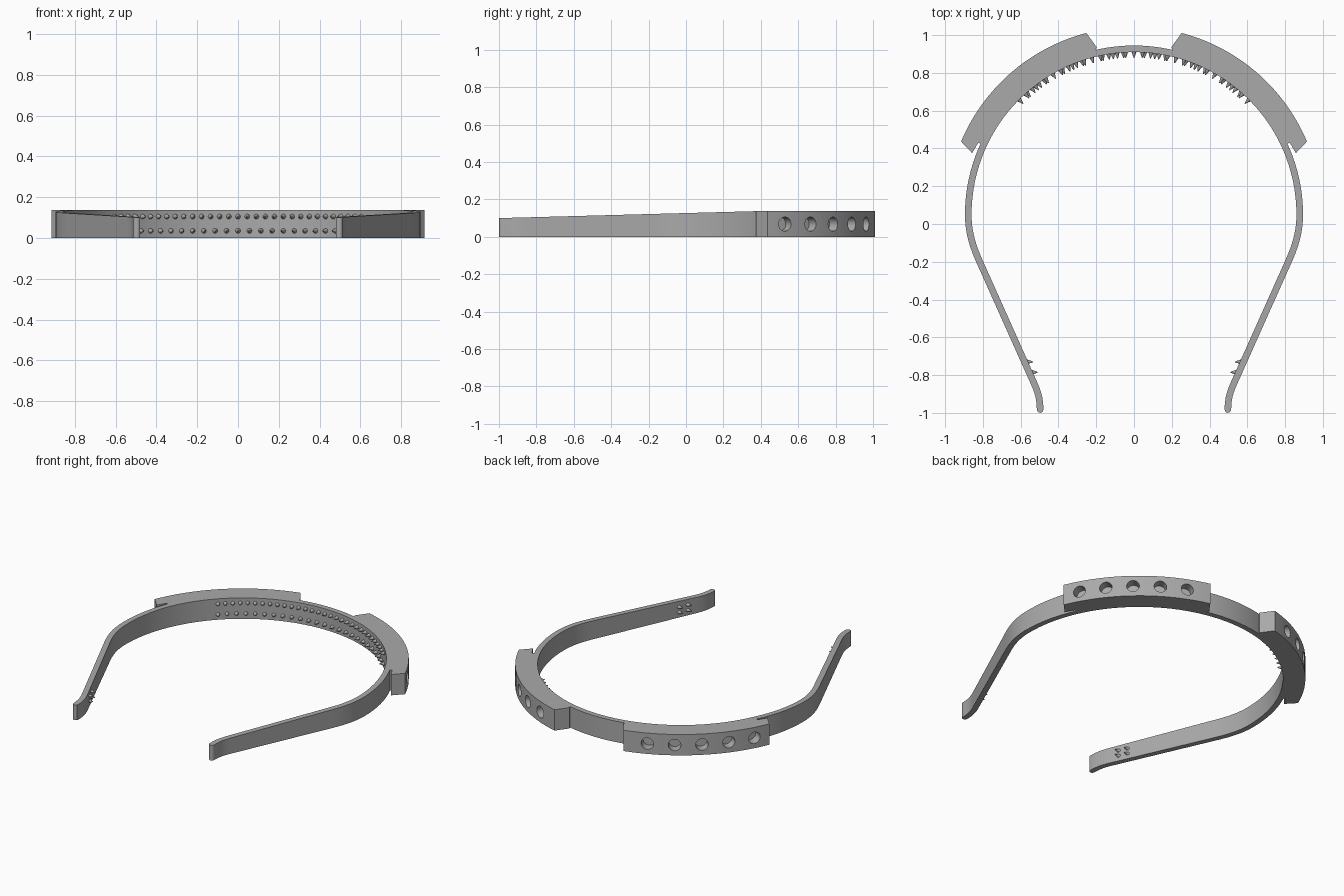
import bpy, bmesh, math
from mathutils import Vector, Matrix
from mathutils.geometry import interpolate_bezier

if "Cube" in bpy.data.objects:
    bpy.data.objects.remove(bpy.data.objects["Cube"])

grey = bpy.data.materials.new("grey plastic")
grey.use_nodes = True
grey.diffuse_color = (0.4, 0.4, 0.4, 1)
grey.node_tree.nodes["Principled BSDF"].inputs["Base Color"].default_value = (0.4, 0.4, 0.4, 1)

CY = 0.05        # centre of the round part
R = 0.8775       # centreline radius of the band
HALF = 0.0175    # half the band thickness
HEIGHT = 0.138


def polar(radius, degrees):
    a = math.radians(degrees)
    return Vector((radius * math.cos(a), CY + radius * math.sin(a)))


def top_at(y):
    return min(HEIGHT, 0.1 + 0.027 * (y + 1))


def finish(name, bm, smooth=True):
    bmesh.ops.recalc_face_normals(bm, faces=bm.faces)
    mesh = bpy.data.meshes.new(name)
    bm.to_mesh(mesh)
    bm.free()
    mesh.materials.append(grey)
    obj = bpy.data.objects.new(name, mesh)
    bpy.context.collection.objects.link(obj)
    if smooth:
        smooth_object(obj)
    return obj


def smooth_object(obj):
    bpy.ops.object.select_all(action='DESELECT')
    obj.select_set(True)
    bpy.context.view_layer.objects.active = obj
    bpy.ops.object.shade_smooth_by_angle(angle=math.radians(30))


# Band: tip, straight arm, bend and arc, mirrored across x
def vecs(*pts):
    return [Vector(p) for p in pts]


tip = interpolate_bezier(*vecs((0.497, -0.982), (0.498, -0.91), (0.515, -0.875), (0.535, -0.83)), 10)
bend = interpolate_bezier(*vecs((0.79, -0.26), (0.83, -0.17), (R, -0.08), (R, CY)), 14)
half = [p.to_2d() for p in tip + bend] + [polar(R, 3 * i) for i in range(1, 31)]
path = half + [Vector((-p.x, p.y)) for p in reversed(half[:-1])]

bm = bmesh.new()
rings = []
for i, p in enumerate(path):
    d = (path[min(i + 1, len(path) - 1)] - path[max(i - 1, 0)]).normalized()
    n = Vector((d.y, -d.x))
    o, q = p + n * HALF, p - n * HALF
    rings.append([bm.verts.new((v.x, v.y, z)) for v, z in
                  ((o, 0), (o, top_at(o.y)), (q, top_at(q.y)), (q, 0))])
for a, b in zip(rings, rings[1:]):
    for k in range(4):
        j = (k + 1) % 4
        bm.faces.new((a[k], a[j], b[j], b[k]))

# Rounded tips close the band
for ring, centre, side in ((rings[0], path[0], 1), (rings[-1], path[-1], -1)):
    o_low, o_top, q_top, q_low = ring
    low, top = [o_low], [o_top]
    for k in range(1, 6):
        a = math.pi * k / 6
        x = centre.x + side * HALF * math.cos(a)
        y = centre.y - HALF * math.sin(a)
        low.append(bm.verts.new((x, y, 0)))
        top.append(bm.verts.new((x, y, top_at(y))))
    low.append(q_low)
    top.append(q_top)
    for k in range(6):
        bm.faces.new((low[k], low[k + 1], top[k + 1], top[k]))
    bm.faces.new(low)
    bm.faces.new(top)
finish("band", bm)


# Light housings: curved blocks with parallel ends and five round recesses
def housing(name, side):
    outer = [polar(0.994, 22.9 + 52.4 * i / 20) for i in range(21)]
    inner = [polar(R, 76 - 51 * i / 20) for i in range(21)]
    outline = outer + [Vector((0.197, 0.935))] + inner + vecs((0.825, 0.43), (0.857, 0.375))
    bm = bmesh.new()
    base = bm.faces.new([bm.verts.new((side * p[0], p[1], 0)) for p in outline])
    up = bmesh.ops.extrude_face_region(bm, geom=[base])["geom"]
    bmesh.ops.translate(bm, vec=(0, 0, HEIGHT),
                        verts=[g for g in up if isinstance(g, bmesh.types.BMVert)])
    block = finish(name, bm, False)

    cut = bmesh.new()
    for i in range(5):
        angle = 28.8 + 9.5 * i
        p = polar(0.994, angle)
        d = (p - Vector((0, CY))).normalized()
        axis = Vector((side * d.x, d.y, 0))
        place = Matrix.Translation((side * p.x, p.y, 0.068)) @ axis.to_track_quat('Z', 'Y').to_matrix().to_4x4()
        bmesh.ops.create_cone(cut, cap_ends=True, segments=32, radius1=0.038,
                              radius2=0.038, depth=0.12, matrix=place)
    cutter = finish(name + "_cutter", cut, False)
    cutter.hide_render = True
    mod = block.modifiers.new("recesses", 'BOOLEAN')
    mod.object = cutter
    mod.solver = 'EXACT'
    bpy.context.view_layer.objects.active = block
    bpy.ops.object.modifier_apply(modifier=mod.name)
    bpy.data.objects.remove(cutter)
    smooth_object(block)


housing("left_light_housing", 1)
housing("right_light_housing", -1)


# Grip teeth: small cones pointing inward
def tooth(bm, x, y, z, direction):
    d = Vector(direction).normalized()
    place = Matrix.Translation(Vector((x, y, z)) + d * 0.013) @ d.to_track_quat('Z', 'Y').to_matrix().to_4x4()
    bmesh.ops.create_cone(bm, cap_ends=True, segments=12, radius1=0.014,
                          radius2=0.002, depth=0.034, matrix=place)


bm = bmesh.new()
for z, count in ((0.105, 31), (0.035, 25)):
    for i in range(count):
        angle = 45 + 90 * i / (count - 1)
        p = polar(R - HALF, angle)
        tooth(bm, p.x, p.y, z, (-p.x, CY - p.y, 0))
finish("back_grip_teeth", bm)

bm = bmesh.new()
for side in (1, -1):
    for x, y in ((0.565, -0.73), (0.54, -0.785)):
        for z in (0.035, 0.07):
            tooth(bm, side * x, y, z, (-side, 0, 0))
finish("arm_grip_teeth", bm)
